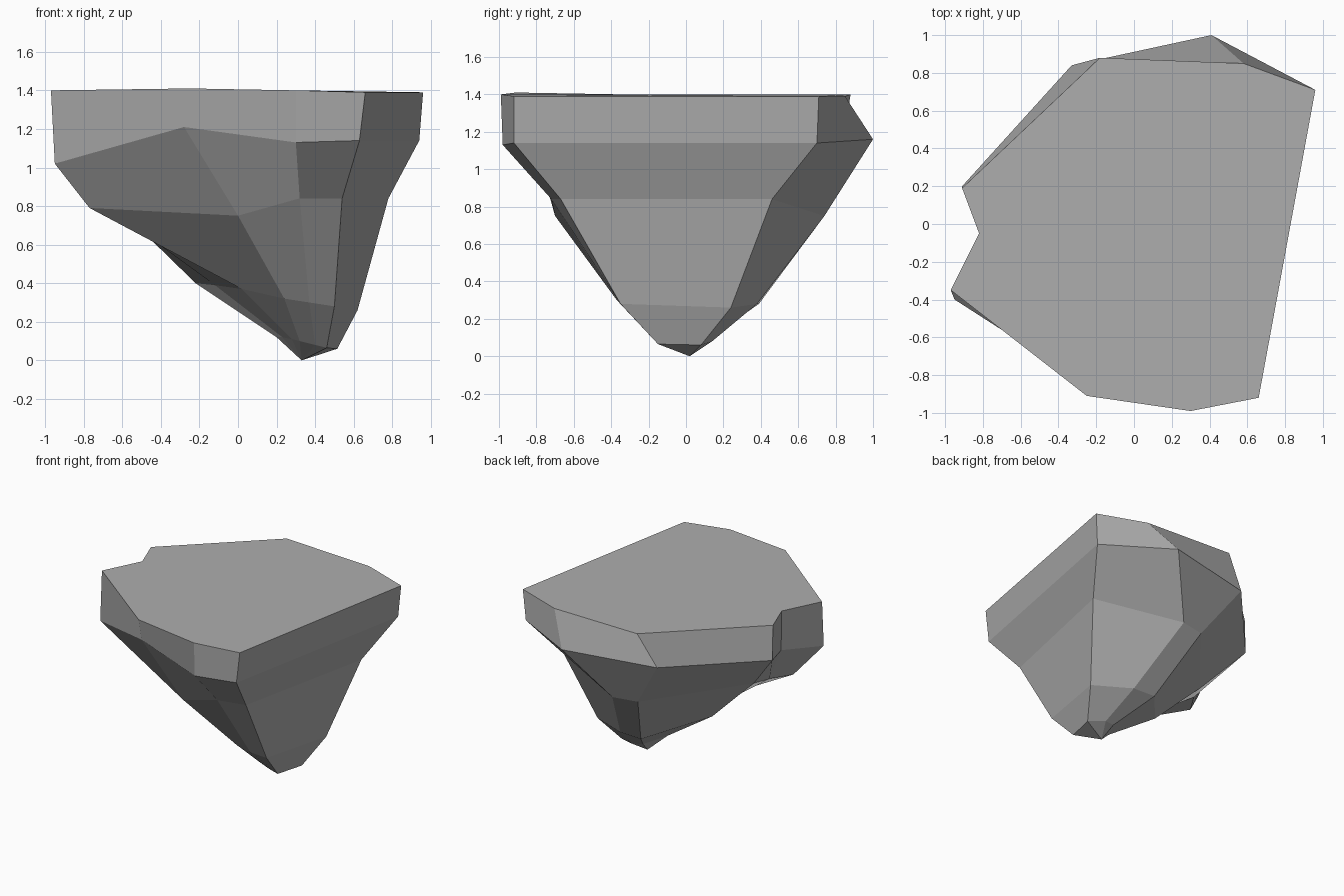
import bpy
import bmesh

# Remove the default cube only
default_cube = bpy.data.objects.get("Cube")
if default_cube:
    bpy.data.objects.remove(default_cube, do_unlink=True)


def make_material(name, colour):
    material = bpy.data.materials.new(name)
    material.use_nodes = True
    material.diffuse_color = colour
    shader = next(node for node in material.node_tree.nodes
                  if node.type == 'BSDF_PRINCIPLED')
    shader.inputs["Base Color"].default_value = colour
    shader.inputs["Roughness"].default_value = 0.9
    return material


# Ridges of the rock, anticlockwise seen from above.
# Each one runs from the flat top down towards the tip.
ridges = {
    "front_right_corner": [(-.25, -.91, 1.41), (-.28, -.83, 1.21), (0, -.7, .75),
                           (.24, -.36, .32), (.32, -.14, .1)],
    "front_middle": [(.3, -.99, 1.4), (.3, -.98, 1.13), (.32, -.72, .84),
                     (.37, -.37, .3), (.4, -.15, .08)],
    "front_left_corner": [(.66, -.92, 1.39), (.63, -.92, 1.14), (.54, -.67, .84),
                          (.5, -.35, .28), (.46, -.15, .065)],
    "back_left_corner": [(.96, .71, 1.39), (.94, .7, 1.14), (.78, .46, .84),
                         (.62, .24, .26), (.515, .08, .06)],
    "back_middle": [(.58, .85, 1.39), (.41, 1, 1.16), (.14, .74, .75),
                    (.32, .38, .28), (.39, .14, .08)],
    "back_right_corner": [(-.18, .88, 1.4), (-.33, .84, 1.15), (-.06, .7, .75),
                          (.13, .39, .28), (.3, .12, .09)],
    "notch_back": [(-.91, .19, 1.4), (-.91, .2, 1.12), (-.62, .02, .79),
                   (-.22, -.02, .4), (.2, -.05, .12)],
    "notch_inside": [(-.82, -.05, 1.4), (-.8, -.07, 1.07), (-.67, -.11, .79),
                     (-.12, -.09, .39), (.23, -.07, .12)],
    "notch_front": [(-.97, -.35, 1.4), (-.95, -.4, 1.02), (-.77, -.27, .79),
                    (.02, -.24, .37), (.28, -.1, .11)],
}
tip_position = (.33, .02, 0)


def build_rock(name, ridges, tip_position, material):
    bm = bmesh.new()
    columns = [[bm.verts.new(point) for point in ridge]
               for ridge in ridges.values()]
    tip = bm.verts.new(tip_position)

    # Side faces between neighbouring ridges, closed by a fan at the tip
    for column, following in zip(columns, columns[1:] + columns[:1]):
        for level in range(len(column) - 1):
            bm.faces.new((column[level], column[level + 1],
                          following[level + 1], following[level]))
        bm.faces.new((column[-1], tip, following[-1]))

    # Flat top
    bm.faces.new([column[0] for column in columns])

    bmesh.ops.recalc_face_normals(bm, faces=bm.faces[:])
    mesh = bpy.data.meshes.new(name)
    bm.to_mesh(mesh)
    bm.free()
    mesh.materials.append(material)
    rock = bpy.data.objects.new(name, mesh)
    bpy.context.collection.objects.link(rock)
    return rock


stone = make_material("stone_grey", (.42, .42, .42, 1))
build_rock("floating_rock", ridges, tip_position, stone)
